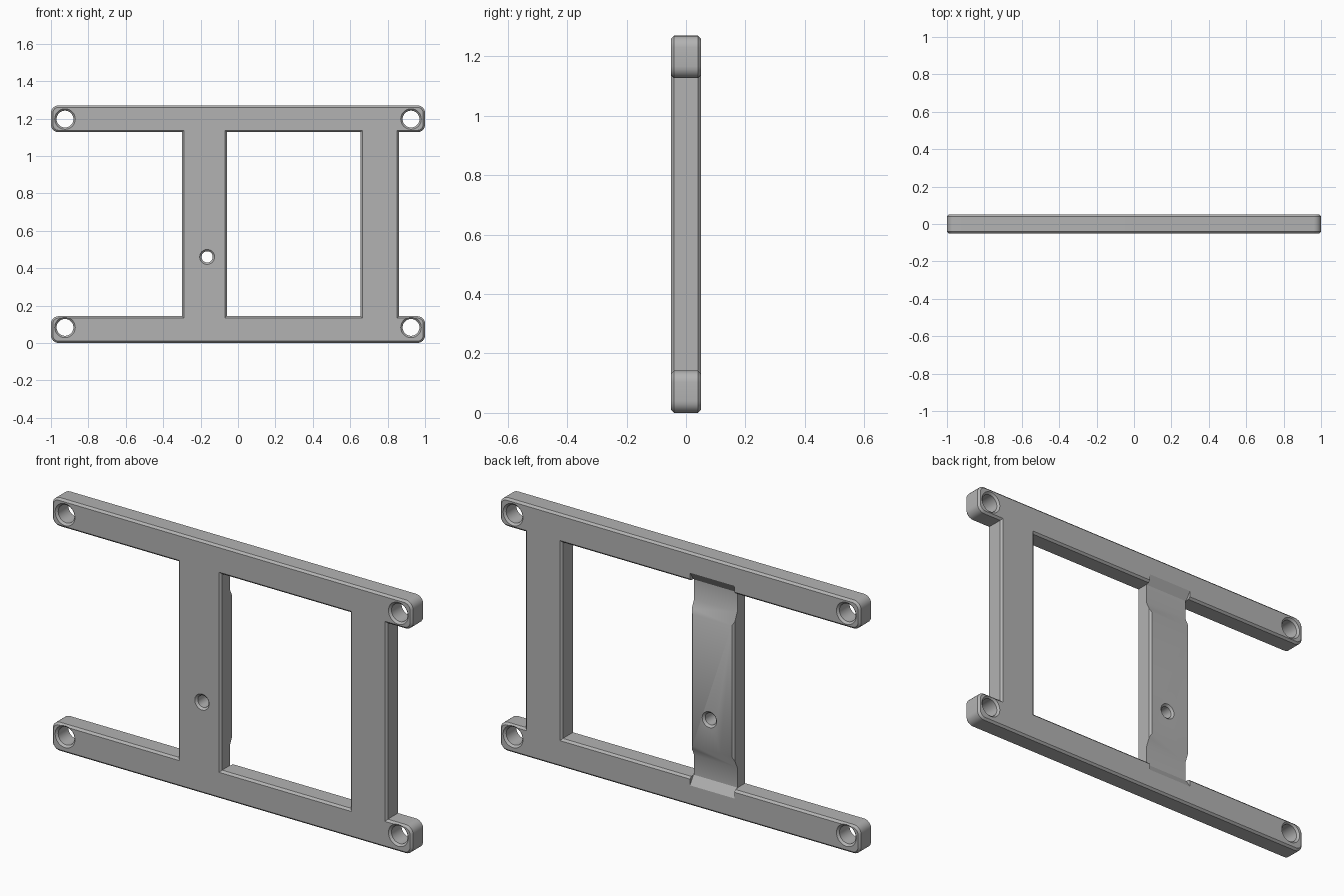
import bpy, bmesh, math
from mathutils import Vector

cube = bpy.data.objects.get("Cube")
if cube:
    bpy.data.objects.remove(cube)

H = 1.27                    # overall height
RAIL = 0.143                # rail height
T = 0.05                    # half thickness
C = 0.01                    # edge chamfer
POST_L, POST_R = -0.30, -0.06
SIDE_L, SIDE_R = 0.655, 0.86

grey = bpy.data.materials.new("plain grey")
grey.use_nodes = True
colour = (0.45, 0.45, 0.45, 1)
grey.diffuse_color = colour
grey.node_tree.nodes["Principled BSDF"].inputs["Base Color"].default_value = colour


def offset(points, d):
    """Move a counter-clockwise outline outward by d with mitred corners."""
    result = []
    for i, p in enumerate(points):
        a = (p - points[i - 1]).normalized()
        b = (points[(i + 1) % len(points)] - p).normalized()
        n1, n2 = Vector((a.y, -a.x)), Vector((b.y, -b.x))
        result.append(p + (n1 + n2) * d / (1 + n1.dot(n2)))
    return result


def loft(name, points, levels, place):
    """Stack offset copies of an outline and skin them into a solid."""
    bm = bmesh.new()
    rings = [[bm.verts.new(place(p, h)) for p in offset(points, d)] for h, d in levels]
    for low, high in zip(rings, rings[1:]):
        for i in range(len(points)):
            j = (i + 1) % len(points)
            bm.faces.new((low[i], low[j], high[j], high[i]))
    bm.faces.new(rings[0][::-1])
    bm.faces.new(rings[-1])
    bmesh.ops.recalc_face_normals(bm, faces=bm.faces)
    mesh = bpy.data.meshes.new(name)
    bm.to_mesh(mesh)
    bm.free()
    obj = bpy.data.objects.new(name, mesh)
    bpy.context.collection.objects.link(obj)
    mesh.materials.append(grey)
    return obj


def upright(p, h):          # outline in x-z, stacked along y
    return (p.x, h, p.y)


def sideways(p, h):         # outline in y-z, stacked along x
    return (h, p.x, p.y)


def outline(corners, r=0.04, steps=6):
    """Outline from (x, z, rounded) corners."""
    pts = [Vector(c[:2]) for c in corners]
    result = []
    for i, p in enumerate(pts):
        if not corners[i][2]:
            result.append(p)
            continue
        a = (pts[i - 1] - p).normalized() * r
        b = (pts[(i + 1) % len(pts)] - p).normalized() * r
        for k in range(steps + 1):
            t = k / steps * math.pi / 2
            result.append(p + a * (1 - math.sin(t)) + b * (1 - math.cos(t)))
    return result


def circle(x, z, r, n=32):
    return [Vector((x + r * math.cos(k * math.tau / n), z + r * math.sin(k * math.tau / n)))
            for k in range(n)]


# Main plate: two rails joined by two posts, chamfered front and back
top = H - RAIL
plate = loft("mounting_frame", outline([
    (-1, 0, 1), (1, 0, 1), (1, RAIL, 1), (SIDE_R, RAIL, 0),
    (SIDE_R, top, 0), (1, top, 1), (1, H, 1), (-1, H, 1),
    (-1, top, 1), (POST_L, top, 0), (POST_L, RAIL, 0), (-1, RAIL, 1)]),
    [(-T, -C), (C - T, 0), (T - C, 0), (T, -C)], upright)

# Window and screw holes, flared at both faces
flare = [(-T - C, 2 * C), (C - T, 0), (T - C, 0), (T + C, 2 * C)]
shapes = [outline([(POST_R, RAIL, 0), (SIDE_L, RAIL, 0), (SIDE_L, top, 0), (POST_R, top, 0)]),
          circle(-0.165, 0.46, 0.03)]
shapes += [circle(x, z, 0.045) for x in (-0.925, 0.925) for z in (0.083, H - 0.073)]
cutters = [loft("opening_cutter", s, flare, upright) for s in shapes]

# Sloped recesses at both ends of the inner post's back, leaving a raised pad
floor = 0.022
recess = [Vector(p) for p in ((floor, 0.145), (0.064, 0.08), (0.064, 0.335), (floor, 0.245))]
mirrored = [Vector((p.x, H - p.y)) for p in reversed(recess)]
for shape in (recess, mirrored):
    cutters.append(loft("recess_cutter", shape, [(POST_L - 0.003, 0), (POST_R + 0.003, 0)], sideways))

bpy.ops.object.select_all(action='DESELECT')
bpy.context.view_layer.objects.active = plate
plate.select_set(True)
for cutter in cutters:
    cutter.hide_render = True
    mod = plate.modifiers.new("cut", 'BOOLEAN')
    mod.operation = 'DIFFERENCE'
    mod.solver = 'EXACT'
    mod.object = cutter
    bpy.ops.object.modifier_apply(modifier=mod.name)
    bpy.data.objects.remove(cutter)

bpy.ops.object.shade_smooth_by_angle(angle=math.radians(30))
